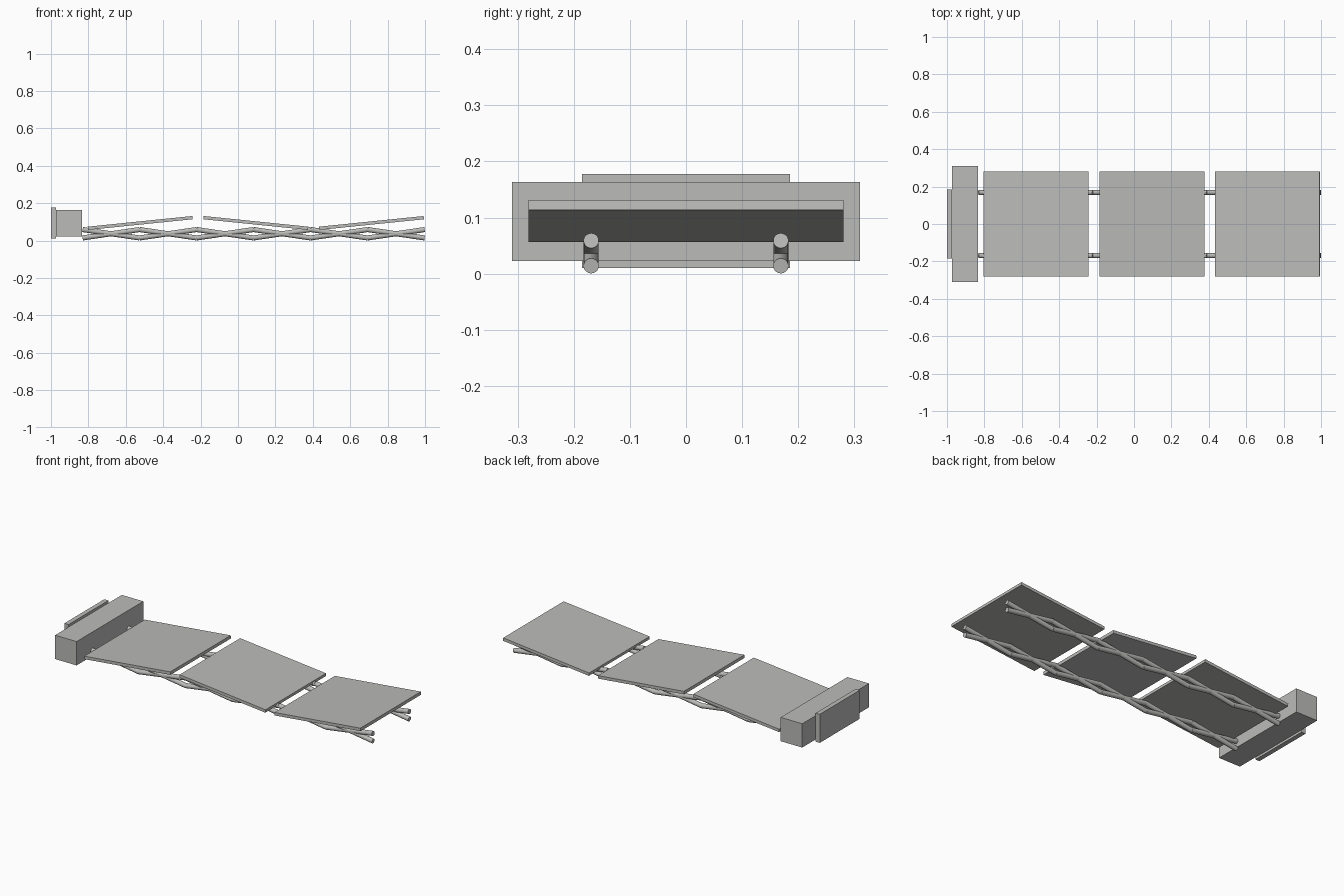
import bpy
from math import atan2, hypot, asin

cube = bpy.data.objects.get("Cube")
if cube:
    bpy.data.objects.remove(cube, do_unlink=True)

# Single light grey material
grey = bpy.data.materials.new("light grey")
grey.use_nodes = True
colour = (0.5, 0.5, 0.49, 1)
grey.diffuse_color = colour
grey.node_tree.nodes["Principled BSDF"].inputs["Base Color"].default_value = colour


def finish(name):
    obj = bpy.context.object
    obj.name = name
    obj.data.materials.append(grey)
    return obj


def box(name, centre, size, tilt=0):
    bpy.ops.mesh.primitive_cube_add(size=1, location=centre, rotation=(0, tilt, 0))
    obj = finish(name)
    obj.scale = size
    return obj


def rod(name, x0, z0, x1, z1, y):
    dx, dz = x1 - x0, z1 - z0
    bpy.ops.mesh.primitive_cylinder_add(
        vertices=32, radius=0.0135, depth=hypot(dx, dz),
        location=((x0 + x1) / 2, y, (z0 + z1) / 2), rotation=(0, atan2(dx, dz), 0))
    finish(name)
    bpy.ops.object.shade_smooth_by_angle()


# Mounting block and its back plate
box("mount_block", (-0.903, 0, 0.093), (0.14, 0.62, 0.14))
box("mount_plate", (-0.9865, 0, 0.094), (0.027, 0.37, 0.168))

# Three folding panels, tilted alternately
tilt = asin(0.057 / 0.562)
for i in range(3):
    box(f"panel_{i + 1}", (-0.523 + 0.6185 * i, 0, 0.094),
        (0.562, 0.562, 0.0175), tilt if i % 2 else -tilt)

# Scissor trusses: six crossed pairs of rods on each side
start, step, low, high = -0.831, 0.3048, 0.0139, 0.0588
for side, y in (("right", -0.169), ("left", 0.169)):
    for i in range(6):
        x0 = start + step * i
        rod(f"{side}_rising_rod_{i + 1}", x0, low, x0 + step, high, y)
        rod(f"{side}_falling_rod_{i + 1}", x0, high, x0 + step, low, y)
